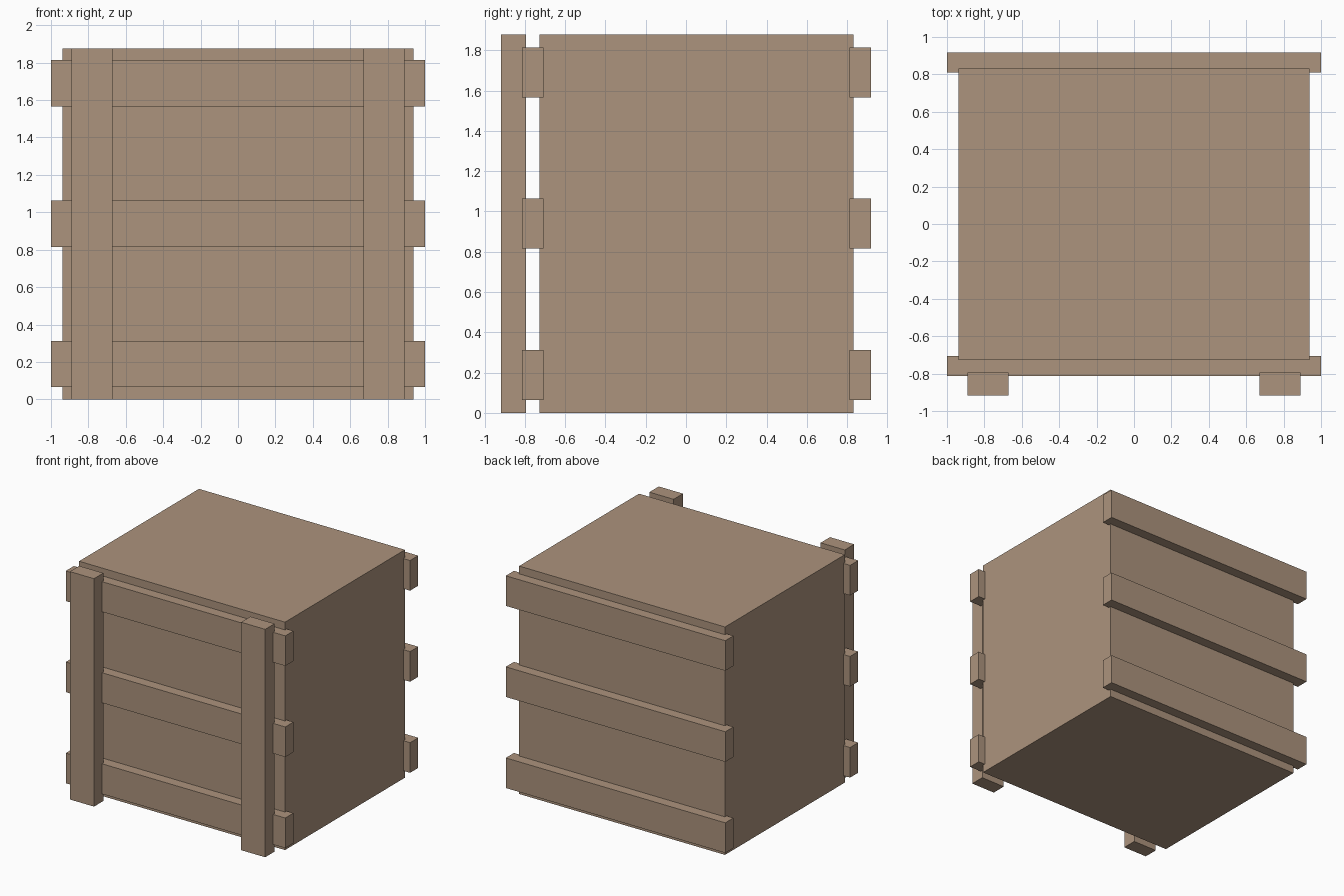
import bpy

if "Cube" in bpy.data.objects:
    bpy.data.objects.remove(bpy.data.objects["Cube"])

wood = bpy.data.materials.new("tan wood")
wood.diffuse_color = (0.413, 0.292, 0.205, 1.0)
wood.use_nodes = True
wood.node_tree.nodes["Principled BSDF"].inputs["Base Color"].default_value = wood.diffuse_color


def box(name, x, y, z):
    """Axis-aligned box from (min, max) ranges."""
    bpy.ops.mesh.primitive_cube_add(size=1)
    ob = bpy.context.object
    ob.name = name
    for v in ob.data.vertices:
        v.co = [r[0] if c < 0 else r[1] for c, r in zip(v.co, (x, y, z))]
    ob.data.materials.append(wood)
    return ob


HEIGHT = 1.877

# Main crate body
box("crate_body", (-0.938, 0.938), (-0.728, 0.832), (0, HEIGHT))

# Three horizontal slats on the front and on the back
for level, z in zip(("lower", "middle", "upper"), (0.065, 0.815, 1.565)):
    box(f"front_slat_{level}", (-1, 1), (-0.813, -0.707), (z, z + 0.248))
    box(f"back_slat_{level}", (-1, 1), (0.811, 0.917), (z, z + 0.248))

# Two upright posts across the front slats
box("front_post_left", (-0.89, -0.67), (-0.917, -0.795), (0, HEIGHT))
box("front_post_right", (0.67, 0.89), (-0.917, -0.795), (0, HEIGHT))
